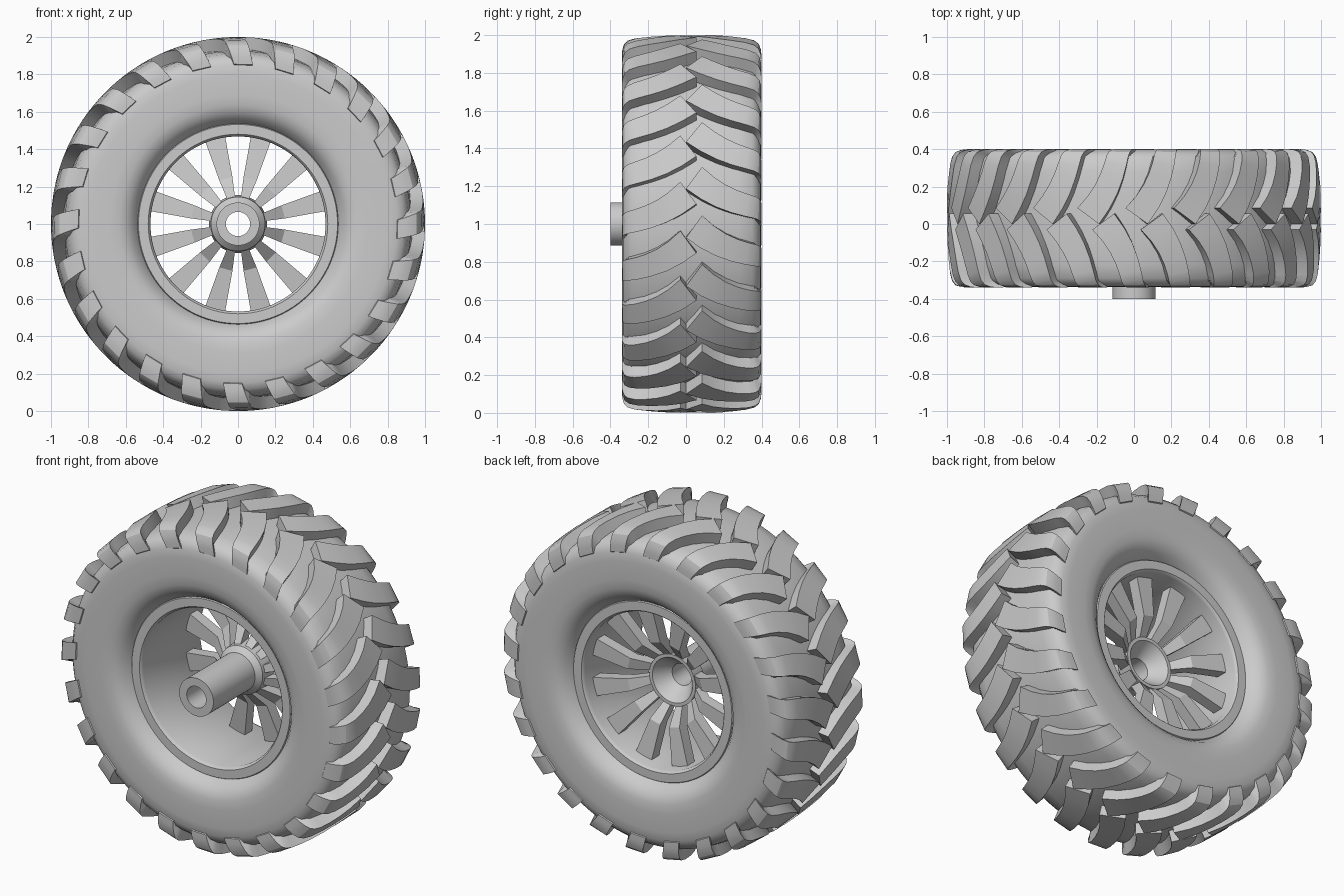
import bpy, bmesh, math

if "Cube" in bpy.data.objects:
    bpy.data.objects.remove(bpy.data.objects["Cube"], do_unlink=True)

MID = 0.03        # middle of the tyre along the axle
LUGS = 24         # lugs on each side
SPOKES = 12

grey = bpy.data.materials.new("plain_grey")
grey.use_nodes = True
grey.diffuse_color = (0.6, 0.6, 0.6, 1)
grey.node_tree.nodes["Principled BSDF"].inputs["Base Color"].default_value = grey.diffuse_color


def polar(r, y, angle):
    """Point on the wheel: radius, position along the axle, angle."""
    return (r * math.cos(angle), y, 1 + r * math.sin(angle))


def finish(name, verts, faces, angle=35):
    mesh = bpy.data.meshes.new(name)
    mesh.from_pydata(verts, [], faces)
    bm = bmesh.new()
    bm.from_mesh(mesh)
    bmesh.ops.recalc_face_normals(bm, faces=bm.faces)
    bm.to_mesh(mesh)
    bm.free()
    mesh.materials.append(grey)
    obj = bpy.data.objects.new(name, mesh)
    bpy.context.collection.objects.link(obj)
    bpy.ops.object.select_all(action="DESELECT")
    obj.select_set(True)
    bpy.context.view_layer.objects.active = obj
    bpy.ops.object.shade_smooth_by_angle(angle=math.radians(angle))
    return obj


def lathe(name, profile, steps=96):
    """Turn a closed (y, radius) profile around the axle."""
    n = len(profile)
    verts = [polar(r, y, math.tau * i / steps) for i in range(steps) for y, r in profile]
    faces = []
    for i in range(steps):
        a, b = i * n, (i + 1) % steps * n
        for j in range(n):
            k = (j + 1) % n
            faces.append((a + j, a + k, b + k, b + j))
    return finish(name, verts, faces)


def add_bar(verts, faces, rings):
    """Append a solid bar made of four-cornered rings."""
    base = len(verts)
    for ring in rings:
        verts.extend(ring)
    for i in range(len(rings) - 1):
        p = base + 4 * i
        for j in range(4):
            k = (j + 1) % 4
            faces.append((p + j, p + k, p + 4 + k, p + 4 + j))
    last = base + 4 * (len(rings) - 1)
    faces.append(tuple(range(base, base + 4)))
    faces.append(tuple(range(last, last + 4)))


# Tyre carcass: half profile mirrored about the middle
half = [(0.25, 0.52), (0.29, 0.54), (0.325, 0.565), (0.35, 0.595), (0.364, 0.635),
        (0.368, 0.69), (0.368, 0.80), (0.364, 0.85), (0.35, 0.885), (0.32, 0.91),
        (0.25, 0.925), (0.12, 0.933)]
lathe("tyre", [(MID - h, r) for h, r in half] + [(MID + h, r) for h, r in reversed(half)])

# Rim barrel with a lip at each end
lip = [(0.27, 0.468), (0.285, 0.475), (0.29, 0.48), (0.29, 0.532), (0.28, 0.538), (0.24, 0.538)]
lathe("rim", [(MID - h, r) for h, r in lip] + [(MID + h, r) for h, r in reversed(lip)])

# Hub: axle tube flaring into an open bowl at the back
lathe("hub", [(-0.4, 0.065), (-0.4, 0.115), (0.0, 0.115), (0.03, 0.145), (0.13, 0.155),
              (0.13, 0.135), (0.06, 0.085), (0.04, 0.065)], 48)

# Tread lugs: curved blocks sweeping from the centre over the shoulder
# (share of the way out, top radius, bottom radius, trailing angle in degrees)
path = [(0.0, 1.0, 0.90, 0.0), (0.2, 1.0, 0.90, 3.2), (0.4, 0.997, 0.90, 5.6),
        (0.6, 0.992, 0.90, 7.3), (0.78, 0.985, 0.89, 8.4), (0.9, 0.973, 0.88, 9.0),
        (0.96, 0.955, 0.87, 9.5), (0.99, 0.925, 0.86, 10.1), (1.0, 0.89, 0.85, 10.8),
        (1.0, 0.855, 0.83, 11.4)]


def tread(name, side, start, phase):
    verts, faces = [], []
    end = MID + side * 0.37
    for n in range(LUGS):
        rings = []
        for share, top, bottom, trail in path:
            low = math.radians(phase + 360 * n / LUGS - trail)
            high = low + math.radians(6.8)
            y_low = start + (end - start) * share
            inner = start + side * 0.085
            y_high = inner + (end - inner) * share
            limit = 0.33

            def sunk(y):
                return MID + max(-limit, min(limit, y - MID))
            rings.append([polar(top, y_low, low), polar(top, y_high, high),
                          polar(bottom, sunk(y_high), high), polar(bottom, sunk(y_low), low)])
        add_bar(verts, faces, rings)
    finish(name, verts, faces, 30)


tread("front_lugs", -1, 0.055, 6.1)
tread("back_lugs", 1, 0.0, 10.8)

# Spokes: tapered bars with an elbow, (radius, y, half width, half depth)
verts, faces = [], []
for n in range(SPOKES):
    a = math.tau * (n + 0.5) / SPOKES
    rings = []
    for r, y, w, d in [(0.13, 0.07, 0.02, 0.035), (0.25, 0.17, 0.036, 0.035), (0.485, 0.2, 0.056, 0.035)]:
        ring = []
        for sw, sd in [(-1, -1), (1, -1), (1, 1), (-1, 1)]:
            x, py, z = polar(r, y + sd * d, a)
            ring.append((x - sw * w * math.sin(a), py, z + sw * w * math.cos(a)))
        rings.append(ring)
    add_bar(verts, faces, rings)
finish("spokes", verts, faces, 20)
